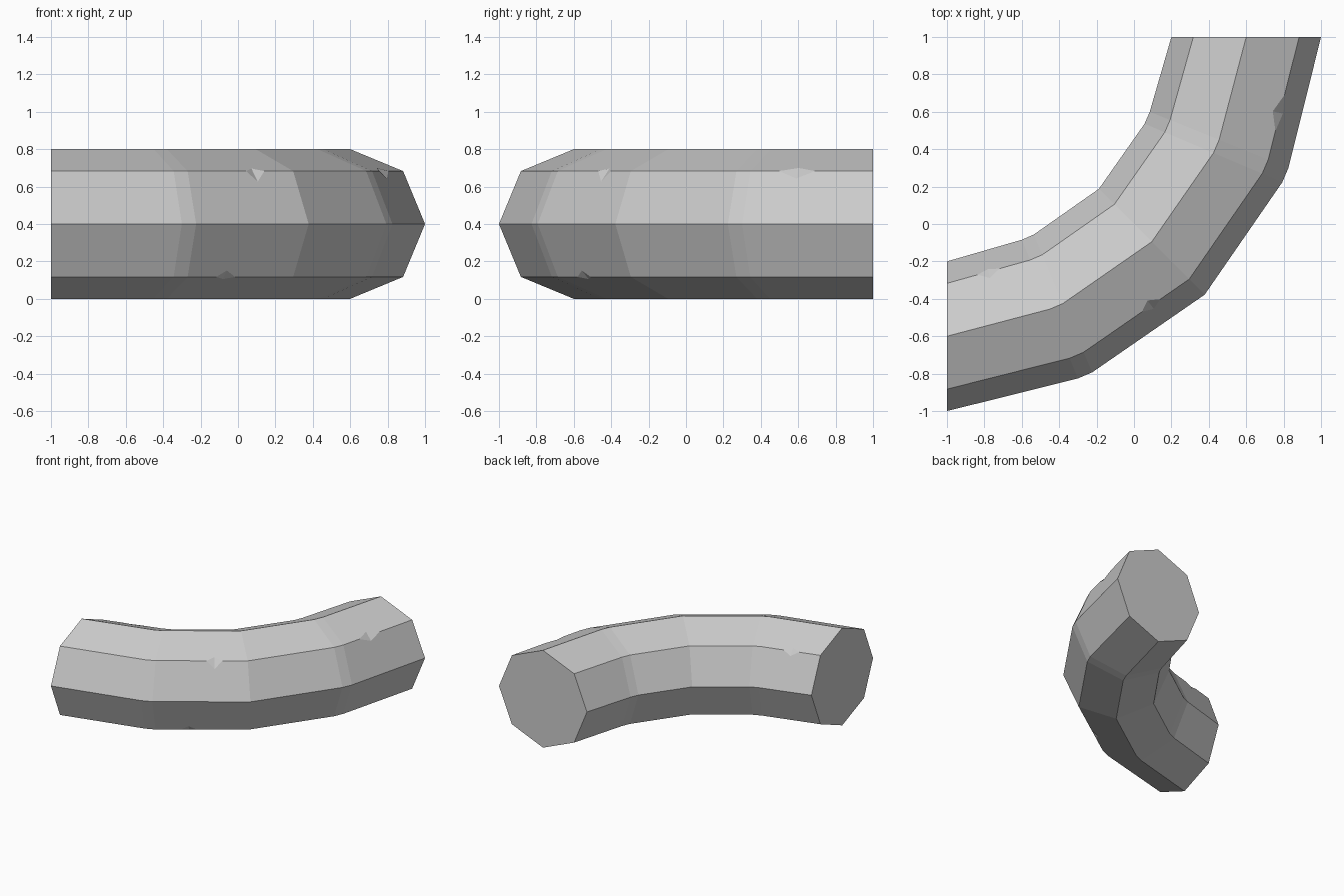
import bpy, bmesh
from math import sin, cos, radians, pi
from mathutils import Vector

cube = bpy.data.objects.get("Cube")
if cube:
    bpy.data.objects.remove(cube, do_unlink=True)

SIDES, RADIUS = 8, 0.4

# Half of the centre line: x, y, heading in degrees; the rest mirrors across y = -x
half = [(-1, -0.6, 0), (-0.45, -0.455, 22), (-0.38, -0.425, 23)]
path = half + [(0.095, -0.095, 45)] + [(-y, -x, 90 - a) for x, y, a in reversed(half)]


def ring_point(ring, k):
    x, y, heading = path[ring]
    a, t = radians(heading), 2 * pi * k / SIDES
    out = RADIUS * cos(t)
    return Vector((x + out * sin(a), y - out * cos(a), RADIUS + RADIUS * sin(t)))


def make_object(name, bm):
    bmesh.ops.recalc_face_normals(bm, faces=bm.faces)
    mesh = bpy.data.meshes.new(name)
    bm.to_mesh(mesh)
    bm.free()
    obj = bpy.data.objects.new(name, mesh)
    bpy.context.collection.objects.link(obj)
    return obj


# Curved eight-sided beam with flat end caps
bm = bmesh.new()
rings = [[bm.verts.new(ring_point(r, k)) for k in range(SIDES)] for r in range(len(path))]
for a, b in zip(rings, rings[1:]):
    for k in range(SIDES):
        n = (k + 1) % SIDES
        bm.faces.new((a[k], a[n], b[n], b[k]))
bm.faces.new(rings[0])
bm.faces.new(rings[-1])
beam = make_object("curved_beam", bm)

grey = bpy.data.materials.new("stone_grey")
grey.use_nodes = True
colour = (0.6, 0.6, 0.6, 1)
grey.diffuse_color = colour
grey.node_tree.nodes["Principled BSDF"].inputs["Base Color"].default_value = colour
beam.data.materials.append(grey)


# Small notches chipped out of the long edges
def add_notch(bm, ring, k, t, half_len, up, down):
    def at(side, f):
        return ring_point(ring, side).lerp(ring_point(ring + 1, side), f)
    mid = at(k, t)
    upper = mid.lerp(at(k + 1, t), up)
    lower = mid.lerp(at(k - 1, t), down)
    outward = (mid - (upper + lower) / 2).normalized() * 0.006
    across = (upper - lower) * 0.1
    pts = [at(k, t - half_len) + outward, at(k, t + half_len) + outward,
           upper + across, lower - across]
    v = [bm.verts.new(p) for p in pts]
    for tri in ((0, 1, 2), (0, 3, 1), (0, 2, 3), (1, 3, 2)):
        bm.faces.new([v[i] for i in tri])


bm = bmesh.new()
add_notch(bm, 2, 1, 0.64, 0.11, 0.12, 0.2)
add_notch(bm, 2, 7, 0.36, 0.13, 0.12, 0.1)
add_notch(bm, 5, 1, 0.38, 0.2, 0.14, 0.14)
add_notch(bm, 0, 3, 0.5, 0.19, 0.12, 0.12)
cutter = make_object("notch_cutter", bm)
cutter.hide_render = True

cut = beam.modifiers.new("notches", "BOOLEAN")
cut.operation = "DIFFERENCE"
cut.solver = "EXACT"
cut.object = cutter
bpy.context.view_layer.objects.active = beam
bpy.ops.object.modifier_apply(modifier=cut.name)
bpy.data.objects.remove(cutter, do_unlink=True)
